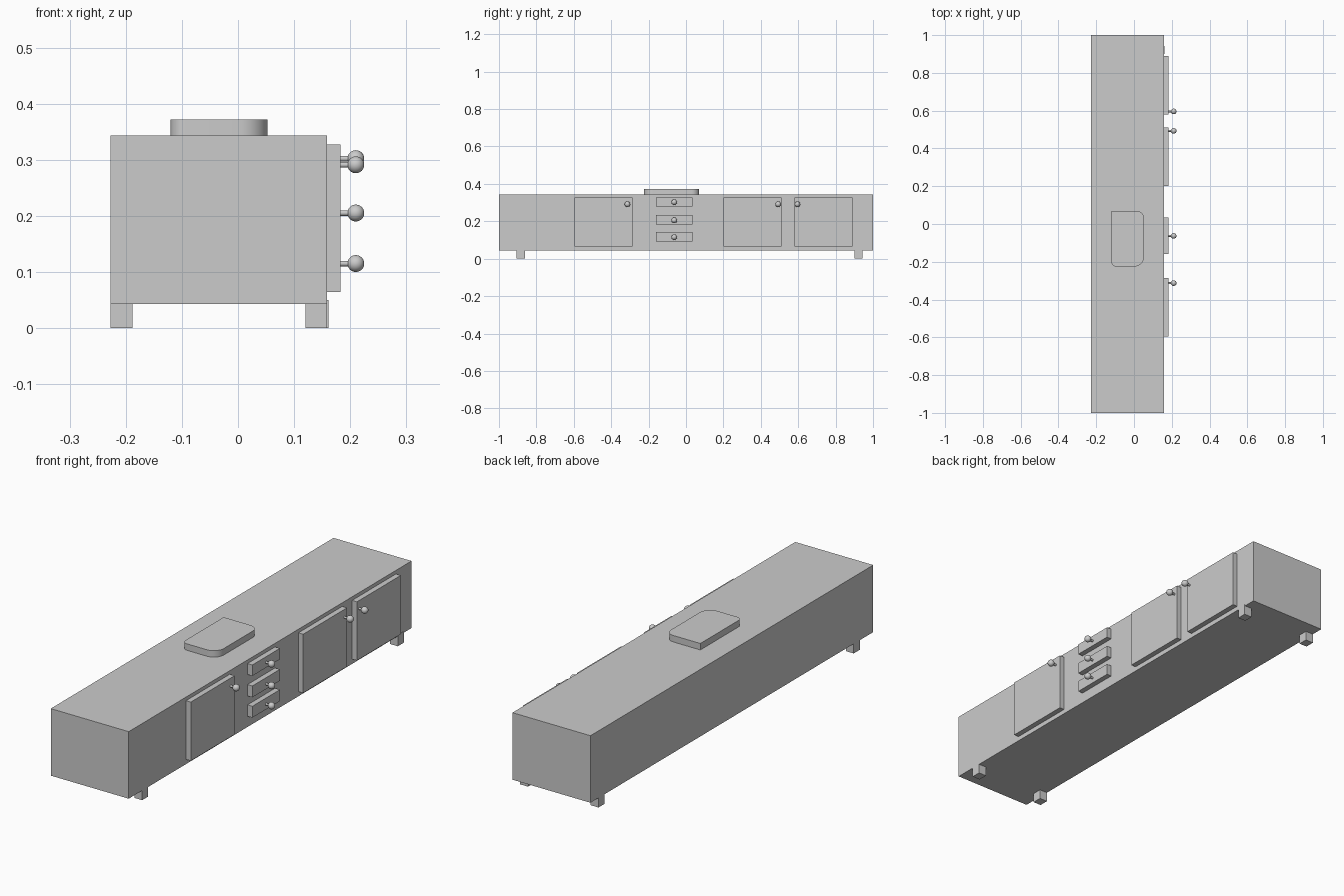
import bpy, bmesh
from math import pi, sin, cos

if "Cube" in bpy.data.objects:
    bpy.data.objects.remove(bpy.data.objects["Cube"])


def box(name, x, y, z):
    bpy.ops.mesh.primitive_cube_add(size=1, location=(sum(x) / 2, sum(y) / 2, sum(z) / 2))
    ob = bpy.context.object
    ob.name = name
    ob.scale = (x[1] - x[0], y[1] - y[0], z[1] - z[0])
    bpy.ops.object.transform_apply(location=False, rotation=False, scale=True)
    return ob


def knob(name, y, z):
    # short stem ending in a ball
    bpy.ops.mesh.primitive_cylinder_add(vertices=24, radius=0.005, depth=0.03,
                                        location=(0.196, y, z), rotation=(0, pi / 2, 0))
    bpy.context.object.name = name + "_stem"
    bpy.ops.object.shade_smooth_by_angle()
    bpy.ops.mesh.primitive_uv_sphere_add(segments=32, ring_count=16, radius=0.015,
                                         location=(0.21, y, z), rotation=(0, pi / 2, 0))
    bpy.context.object.name = name + "_ball"
    bpy.ops.object.shade_smooth()


# Cabinet body
box("cabinet_body", (-0.227, 0.159), (-1, 1), (0.043, 0.343))

# Legs
for side, x in (("back", (-0.227, -0.188)), ("front", (0.12, 0.159))):
    box(side + "_leg_right", x, (-0.905, -0.862), (0, 0.043))
    shift = 0.002 if side == "front" else 0
    box(side + "_leg_left", (x[0] + shift, x[1] + shift), (0.9, 0.943), (0, 0.05 if shift else 0.043))

# Doors with knobs
for i, (y0, y1, ky) in enumerate(((-0.595, -0.285, -0.313), (0.2, 0.51, 0.493), (0.58, 0.89, 0.596))):
    box(f"door_{i}", (0.159, 0.183), (y0, y1), (0.064, 0.327))
    knob(f"door_knob_{i}", ky, 0.291)

# Drawers with knobs
for i, (z0, z1, kz) in enumerate(((0.278, 0.327, 0.302), (0.182, 0.233, 0.205), (0.091, 0.142, 0.115))):
    box(f"drawer_{i}", (0.159, 0.183), (-0.16, 0.035), (z0, z1))
    knob(f"drawer_knob_{i}", -0.063, kz)

# Raised top plate: one square corner, three rounded ones
corners = ((-0.12, -0.225, 0.025, pi), (0.053, -0.225, 0.05, 1.5 * pi),
           (0.053, 0.07, 0.04, 0), (-0.12, 0.07, 0, pi / 2))
outline = []
for x, y, r, start in corners:
    cx = x + r if x < 0 else x - r
    cy = y + r if y < 0 else y - r
    steps = 8 if r else 0
    for k in range(steps + 1):
        a = start + (pi / 2) * k / max(steps, 1)
        outline.append((cx + r * cos(a), cy + r * sin(a), 0.343))
bm = bmesh.new()
face = bm.faces.new([bm.verts.new(p) for p in outline])
top = bmesh.ops.extrude_face_region(bm, geom=[face])
bmesh.ops.translate(bm, vec=(0, 0, 0.029),
                    verts=[g for g in top["geom"] if isinstance(g, bmesh.types.BMVert)])
bmesh.ops.recalc_face_normals(bm, faces=bm.faces)
mesh = bpy.data.meshes.new("top_plate")
bm.to_mesh(mesh)
bm.free()
plate = bpy.data.objects.new("top_plate", mesh)
bpy.context.collection.objects.link(plate)
bpy.ops.object.select_all(action='DESELECT')
plate.select_set(True)
bpy.context.view_layer.objects.active = plate
bpy.ops.object.shade_smooth_by_angle()
